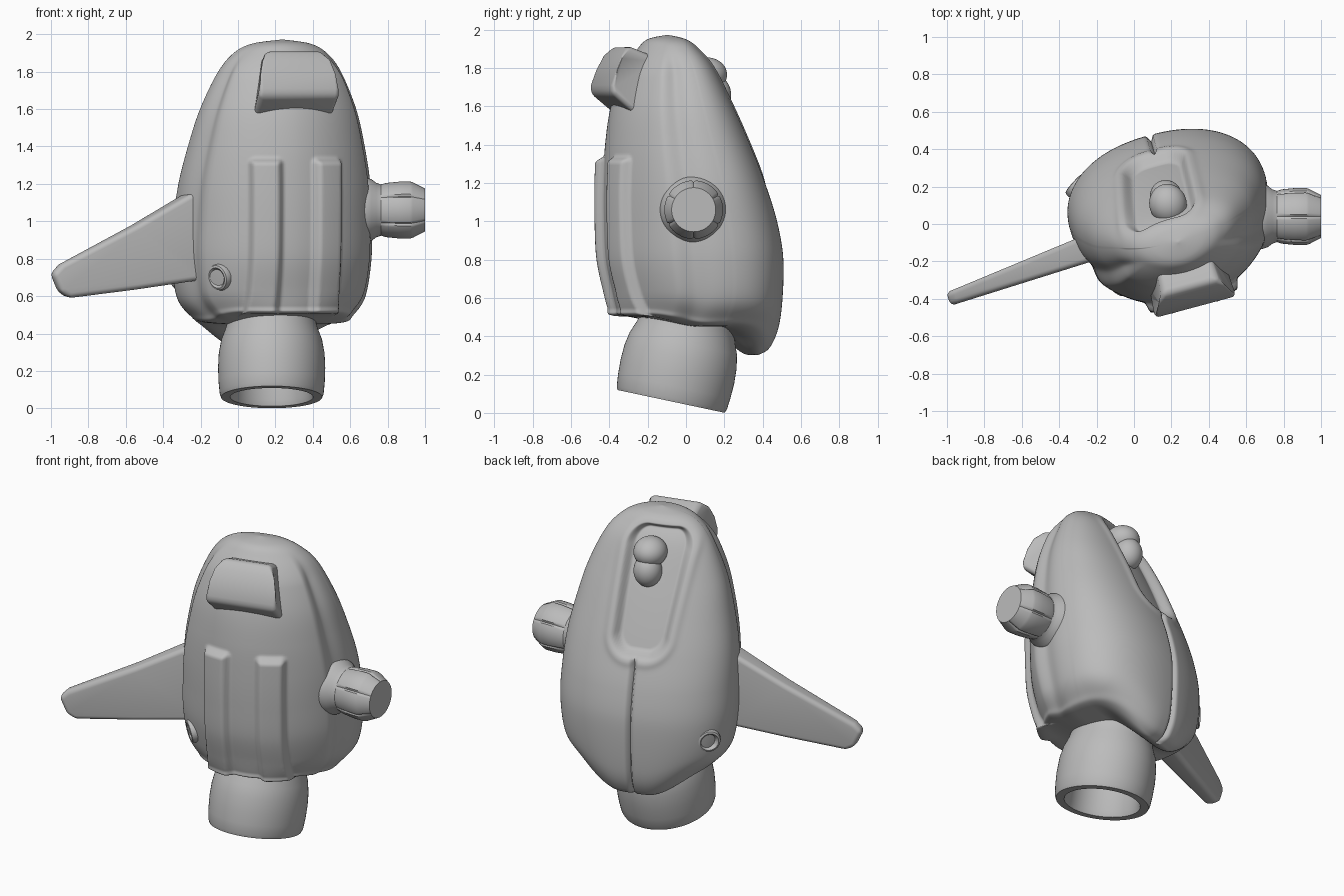
import bpy, bmesh, math
from mathutils import Vector, Matrix
from mathutils.bvhtree import BVHTree

if "Cube" in bpy.data.objects:
    bpy.data.objects.remove(bpy.data.objects["Cube"])

grey = bpy.data.materials.new("plain_grey")
grey.use_nodes = True
grey.diffuse_color = (0.5, 0.5, 0.5, 1)
grey.node_tree.nodes["Principled BSDF"].inputs["Base Color"].default_value = (0.5, 0.5, 0.5, 1)

TURN = Matrix.Translation((0.205, 0.02, 0)) @ Matrix.Rotation(math.radians(15), 4, "Z")


def finish(name, bm, matrix=Matrix(), bevel=0, angle=35):
    bmesh.ops.recalc_face_normals(bm, faces=bm.faces)
    bm.transform(matrix)
    mesh = bpy.data.meshes.new(name)
    bm.to_mesh(mesh)
    obj = bpy.data.objects.new(name, mesh)
    bpy.context.collection.objects.link(obj)
    mesh.materials.append(grey)
    bpy.ops.object.select_all(action="DESELECT")
    obj.select_set(True)
    bpy.context.view_layer.objects.active = obj
    if bevel:
        mod = obj.modifiers.new("soft_edges", "BEVEL")
        mod.width, mod.segments, mod.limit_method = bevel, 5, "ANGLE"
        bpy.ops.object.modifier_apply(modifier=mod.name)
    bpy.ops.object.shade_smooth_by_angle(angle=math.radians(angle))


def loft(rings):
    bm = bmesh.new()
    rows = [[bm.verts.new(p) for p in ring] for ring in rings]
    n = len(rows[0])
    for a, b in zip(rows, rows[1:]):
        for i in range(n):
            bm.faces.new((a[i], a[(i + 1) % n], b[(i + 1) % n], b[i]))
    bm.faces.new(rows[0])
    bm.faces.new(rows[-1])
    return bm


def lathe(profile, sides, shape=lambda t, h: 1):
    # Rings of (radius, height) about the z axis
    return [[(r * shape(t, h) * math.cos(t), r * shape(t, h) * math.sin(t), h)
             for t in (math.tau * i / sides for i in range(sides))] for r, h in profile]


def step(lo, hi, v):
    t = min(1, max(0, (v - lo) / (hi - lo)))
    return t * t * (3 - 2 * t)


def box_distance(x, z, hx, hz, r):
    dx, dz = abs(x) - hx + r, abs(z) - hz + r
    return math.hypot(max(dx, 0), max(dz, 0)) + min(max(dx, dz), 0) - r


# Pod shell: height, half width, front, back
LEVELS = [(1.972, 0.004, -0.125, -0.117), (1.95, 0.155, -0.22, -0.04), (1.9, 0.25, -0.27, 0.02),
          (1.8, 0.335, -0.32, 0.1), (1.6, 0.425, -0.385, 0.2), (1.4, 0.48, -0.415, 0.29),
          (1.2, 0.52, -0.425, 0.37), (1.0, 0.537, -0.425, 0.435), (0.8, 0.54, -0.415, 0.47),
          (0.6, 0.51, -0.38, 0.46), (0.5, 0.44, -0.36, 0.42), (0.46, 0.38, -0.345, 0.37),
          (0.45, 0.2, -0.2, 0.3), (0.46, 0.02, 0.0, 0.03)]


def level(u):
    i = min(int(u), len(LEVELS) - 2)
    t = u - i
    p = [Vector(LEVELS[min(max(j, 0), len(LEVELS) - 1)]) for j in range(i - 1, i + 3)]
    m0, m1 = (p[2] - p[0]) / 2, (p[3] - p[1]) / 2
    return (p[1] * (2 * t**3 - 3 * t**2 + 1) + m0 * (t**3 - 2 * t**2 + t)
            + p[2] * (3 * t**2 - 2 * t**3) + m1 * (t**3 - t**2))


def relief(x, y, z, half):
    # Raised front plate, two ribs, rear recess and rear seam
    if y < 0:
        u = abs(x) / half
        plate = 0.025 * step(0.91, 0.8, u)
        groove = -0.012 * math.exp(-((u - 0.92) / 0.05) ** 2)
        rib = box_distance(abs(x) - 0.16, z - 0.86, 0.075, 0.47, 0.02)
        return (plate + groove) * step(1.93, 1.75, z) + 0.045 * step(0.015, -0.025, rib)
    recess = box_distance(x + 0.03 + 0.06 * (z - 1.5), z - 1.55, 0.175 + 0.05 * (z - 1.5), 0.35, 0.11)
    out = -0.06 * step(0.015, -0.025, recess) + 0.008 * math.exp(-((recess - 0.035) / 0.025) ** 2)
    seam = 0.035 * math.exp(-(x / 0.012) ** 2) * step(1.21, 1.15, z)
    return out - seam


def shell_ring(u, sides=288):
    z, half, front, back = level(u)
    mid = (front + back) / 2 + 0.13 * half
    fade = step(0.5, 1, u) * step(11.9, 11.2, u)
    ring = []
    for i in range(sides):
        t = math.tau * i / sides
        s, c = math.sin(t), math.cos(t)
        ps, pc, depth = (0.9, 0.9, back - mid) if c > 0 else (1.06, 1.0, mid - front)
        x = half * math.copysign(abs(s) ** ps, s)
        y = depth * math.copysign(abs(c) ** pc, c)
        push = relief(x, y, z, half) * fade
        out = Vector((x / half**2, y / depth**2)).normalized()
        x, y = x + out.x * push, y + mid + out.y * push
        # Underside stays level in front and drops to a narrow lobe at the rear
        lobe = step(0.12, 0.35, y) * (1 - 0.85 * step(0.08, 0.42, abs(x)))
        drop = 0.05 * step(0, -0.3, y) - 0.15 * lobe
        ring.append((x, y, z + drop * step(0.85, 0.46, z)))
    return ring


count = 230
shell = loft([shell_ring((len(LEVELS) - 1) * i / count) for i in range(count + 1)])
finish("pod_shell", shell, TURN, angle=60)
tree = BVHTree.FromBMesh(shell)

# Brow block: side profile swept across, rounded and narrower at the top
BROW = [(-0.48, 1.665, 0.222), (-0.48, 1.71, 0.225), (-0.45, 1.79, 0.222), (-0.415, 1.865, 0.2),
        (-0.37, 1.915, 0.145), (-0.2, 1.85, 0.145), (-0.2, 1.54, 0.21), (-0.36, 1.565, 0.215)]
brow = bmesh.new()
ends = [[brow.verts.new((side * w, y, z)) for y, z, w in BROW] for side in (-1, 1)]
for i in range(len(BROW)):
    j = (i + 1) % len(BROW)
    brow.faces.new((ends[0][i], ends[0][j], ends[1][j], ends[1][i]))
for end in ends:
    brow.faces.new(end)
finish("brow_block", brow, TURN, bevel=0.025, angle=60)

# Side wing: tapering flat blade
wing = bmesh.new()
OUTLINE = [(0.0, 1.2), (0.16, 1.14), (0.45, 0.98), (0.87, 0.77), (0.92, 0.72), (0.875, 0.62), (0.82, 0.59),
           (0.45, 0.635), (0.13, 0.68), (0.0, 0.68)]
faces = [[wing.verts.new((-d, s * (0.078 - 0.045 * d), z)) for d, z in OUTLINE] for s in (-1, 1)]
for f in faces:
    wing.faces.new(f)
for i in range(len(OUTLINE)):
    j = (i + 1) % len(OUTLINE)
    wing.faces.new((faces[0][i], faces[0][j], faces[1][j], faces[1][i]))
finish("side_wing", wing, Matrix.Translation((-0.135, -0.09, 0)) @ Matrix.Rotation(math.radians(20), 4, "Z"),
       bevel=0.028, angle=50)

# Neck socket: hollow flared tube
NECK = [(0.2, 0.62), (0.235, 0.5), (0.243, 0.42), (0.257, 0.37), (0.28, 0.31), (0.293, 0.24), (0.297, 0.16),
        (0.294, 0.08), (0.288, 0.02), (0.28, 0.0), (0.23, 0.0), (0.22, 0.03), (0.215, 0.2)]
finish("neck_socket", loft(lathe(NECK, 64)),
       Matrix.Translation((0.18, -0.078, 0.06)) @ Matrix.Rotation(math.radians(-12), 4, "X")
       @ Matrix.Diagonal((0.965, 1.02, 1, 1)))


# Side peg: collar, slotted grip and chamfered tip
def slotted(t, h):
    slot = abs((t / (math.tau / 6) + 0.5) % 1 - 0.5)
    return 0.94 if slot < 0.04 and 0.77 < h < 0.97 else 1


PEG = [(0.2, 0.55), (0.18, 0.66), (0.172, 0.69), (0.164, 0.715), (0.145, 0.74), (0.137, 0.765), (0.145, 0.79),
       (0.152, 0.86), (0.153, 0.92), (0.148, 0.935), (0.115, 1.0)]
finish("side_peg", loft(lathe(PEG, 96, slotted)),
       Matrix.Translation((0, 0.04, 1.06)) @ Matrix.Rotation(math.pi / 2, 4, "Y"))

# Ball and its pedestal inside the rear recess
for name, place, size in (("recess_ball", (0, 0.09, 1.765), (0.1, 0.108, 0.09)),
                          ("ball_pedestal", (0, 0.135, 1.66), (0.085, 0.085, 0.1))):
    ball = bmesh.new()
    bmesh.ops.create_uvsphere(ball, u_segments=40, v_segments=24, radius=1)
    finish(name, ball, TURN @ Matrix.Translation(place) @ Matrix.Diagonal((*size, 1)))

# Round ports sunk into the shell
PORT = [(0.07, -0.04), (0.073, 0.0), (0.067, 0.016), (0.056, 0.02), (0.046, 0.012), (0.04, -0.006), (0.034, -0.008)]
for name, start, aim in (("front_port", Vector((-0.105, -1, 0.7)), Vector((0, 1, 0))),
                         ("rear_port", Vector((-0.72, 0.66, 0.7)), Vector((0.67, -0.74, 0)))):
    spot, normal, _, _ = tree.ray_cast(start, aim)
    finish(name, loft(lathe(PORT, 40)),
           Matrix.Translation(spot - normal * 0.006) @ normal.to_track_quat("Z", "Y").to_matrix().to_4x4())
